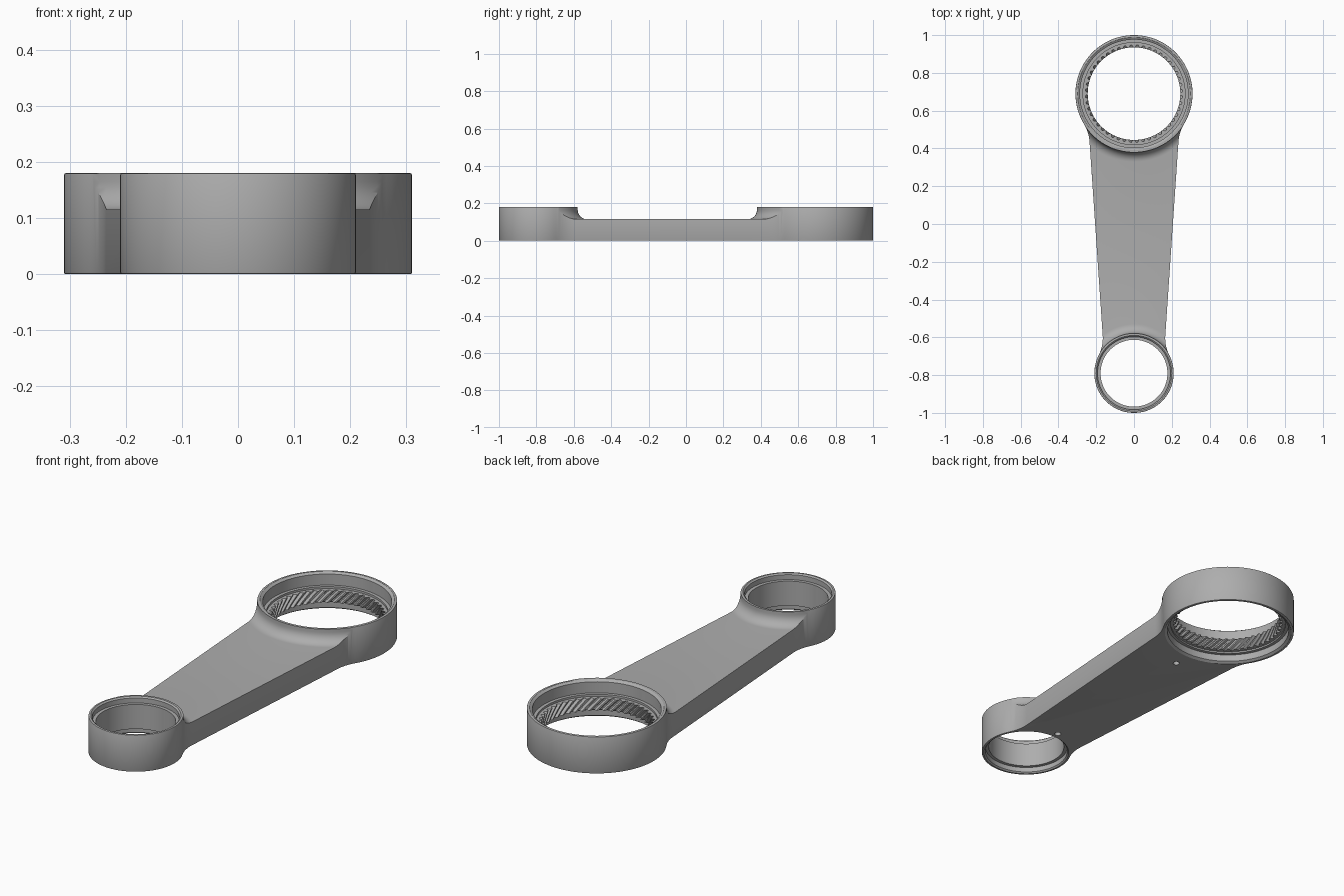
import bpy, bmesh
from math import pi, sin, cos, sqrt, atan2
from mathutils import Vector

cube = bpy.data.objects.get("Cube")
if cube:
    bpy.data.objects.remove(cube, do_unlink=True)

HEIGHT, ARM_TOP, FILLET = 0.18, 0.115, 0.2
BIG, BIG_R = Vector((0, 0.69)), 0.31
SMALL, SMALL_R = Vector((0, -0.79)), 0.21

steel = bpy.data.materials.new("grey steel")
steel.use_nodes = True
GREY = (0.42, 0.42, 0.42, 1)
steel.diffuse_color = GREY
steel.node_tree.nodes["Principled BSDF"].inputs["Base Color"].default_value = GREY


def make_object(name, bm):
    bmesh.ops.recalc_face_normals(bm, faces=bm.faces)
    mesh = bpy.data.meshes.new(name)
    bm.to_mesh(mesh)
    bm.free()
    mesh.materials.append(steel)
    obj = bpy.data.objects.new(name, mesh)
    bpy.context.collection.objects.link(obj)
    return obj


def loft(name, loops):
    """Join equal-length point loops with quads and cap both ends."""
    bm = bmesh.new()
    rings = [[bm.verts.new(p) for p in loop] for loop in loops]
    n = len(rings[0])
    for a, b in zip(rings, rings[1:]):
        for i in range(n):
            j = (i + 1) % n
            bm.faces.new((a[i], a[j], b[j], b[i]))
    bm.faces.new(rings[0][::-1])
    bm.faces.new(rings[-1])
    return make_object(name, bm)


def circle(centre, r, z, count=96, turn=0.0, tip=None):
    """A ring of points; with a tip radius, every second pair forms a tooth."""
    pts = []
    for i in range(count):
        a = 2 * pi * i / count + turn
        rad = tip if tip and i % 4 > 1 else r
        pts.append((centre.x + rad * cos(a), centre.y + rad * sin(a), z))
    return pts


def apply_modifier(obj, mod):
    bpy.context.view_layer.objects.active = obj
    bpy.ops.object.modifier_apply(modifier=mod.name)


def cut(obj, cutter):
    mod = obj.modifiers.new("cut", "BOOLEAN")
    mod.operation, mod.solver, mod.object = "DIFFERENCE", "EXACT", cutter
    apply_modifier(obj, mod)
    bpy.data.objects.remove(cutter, do_unlink=True)


def arc(centre, r, a0, a1, steps):
    return [centre + r * Vector((cos(a), sin(a)))
            for a in (a0 + (a1 - a0) * i / steps for i in range(steps + 1))]


# Half outline: small ring, blend, straight arm side, blend, big ring
side_start, side_end = Vector((0.165, -0.6)), Vector((0.235, 0.43))
along = (side_end - side_start).normalized()
outward = Vector((along.y, -along.x))


def blend(centre, r, sign):
    """Centre and end angles of the arc tangent to a ring and the arm side."""
    q = side_start + outward * FILLET - centre
    k = q.dot(along)
    t = -k + sign * sqrt(k * k - q.length_squared + (r + FILLET) ** 2)
    c = centre + q + along * t
    to_ring = centre - c
    ring_a = atan2(to_ring.y, to_ring.x) % (2 * pi)
    line_a = atan2(-outward.y, -outward.x) % (2 * pi)
    return c, ring_a, line_a


c1, ring1, line1 = blend(SMALL, SMALL_R, 1)
c2, ring2, line2 = blend(BIG, BIG_R, -1)
half = (arc(SMALL, SMALL_R, -pi / 2, ring1 - pi, 28)
        + arc(c1, FILLET, ring1, line1, 8)[1:]
        + arc(c2, FILLET, line2, ring2, 8)
        + arc(BIG, BIG_R, ring2 - pi, pi / 2, 36)[1:])
outline = half + [Vector((-p.x, p.y)) for p in half[-2:0:-1]]

# Solid body with softened top and bottom edges
body = loft("lever_arm", [[(p.x, p.y, z) for p in outline] for z in (0, HEIGHT)])
bevel = body.modifiers.new("soft_edges", "BEVEL")
bevel.width, bevel.segments, bevel.limit_method, bevel.angle_limit = 0.003, 2, "ANGLE", 1.0
apply_modifier(body, bevel)

# Lower the arm between the rings, leaving a curved flare at each ring
bm = bmesh.new()
bmesh.ops.create_cube(bm, size=1)
for v in bm.verts:
    v.co = (v.co.x * 0.9, v.co.y * 1.4 - 0.05, ARM_TOP + v.co.z * 0.2 + 0.1)
clearance = make_object("arm_clearance", bm)
FLARE = 0.05
for centre, r in ((BIG, BIG_R + 0.001), (SMALL, SMALL_R + 0.001)):
    loops = [circle(centre, r + FLARE, ARM_TOP - 0.05)]
    for i in range(9):
        a = pi / 2 * i / 8
        loops.append(circle(centre, r + FLARE * (1 - sin(a)), ARM_TOP + FLARE * (1 - cos(a))))
    loops.append(circle(centre, r, 0.4))
    cut(clearance, loft("flare", loops))
cut(body, clearance)

# Big bore: bearing seats above and below a helical internal gear
TEETH, TWIST = 48, -0.22
GEAR_LOW, GEAR_HIGH, ROOT, TIP = 0.05, 0.108, 0.258, 0.245
n = TEETH * 4
loops = [circle(BIG, r, z, n) for r, z in (
    (0.298, -0.02), (0.298, 0), (0.286, 0.008), (0.286, 0.042), (0.27, 0.042), (0.27, GEAR_LOW))]
for i in range(7):
    f = i / 6
    loops.append(circle(BIG, ROOT, GEAR_LOW + (GEAR_HIGH - GEAR_LOW) * f, n, TWIST * f, TIP))
loops += [circle(BIG, r, z, n, TWIST) for r, z in (
    (0.27, GEAR_HIGH), (0.27, 0.118), (0.286, 0.118), (0.286, 0.172), (0.298, HEIGHT), (0.298, 0.2))]
cut(body, loft("gear_bore", loops))

# Small bore: straight bush with a shallow seat on each side
loops = [circle(SMALL, r, z) for r, z in (
    (0.2, -0.02), (0.2, 0), (0.193, 0.006), (0.193, 0.03), (0.177, 0.03),
    (0.177, 0.15), (0.193, 0.15), (0.193, 0.174), (0.2, HEIGHT), (0.2, 0.2))]
cut(body, loft("bush_bore", loops))

# Blind oil holes in the underside
for y in (0.31, -0.56):
    spot = Vector((0, y))
    cut(body, loft("oil_hole", [circle(spot, 0.015, z, 24) for z in (-0.02, 0.06)]))

bpy.ops.object.select_all(action="DESELECT")
body.select_set(True)
bpy.context.view_layer.objects.active = body
bpy.ops.object.shade_smooth_by_angle(angle=0.52)
